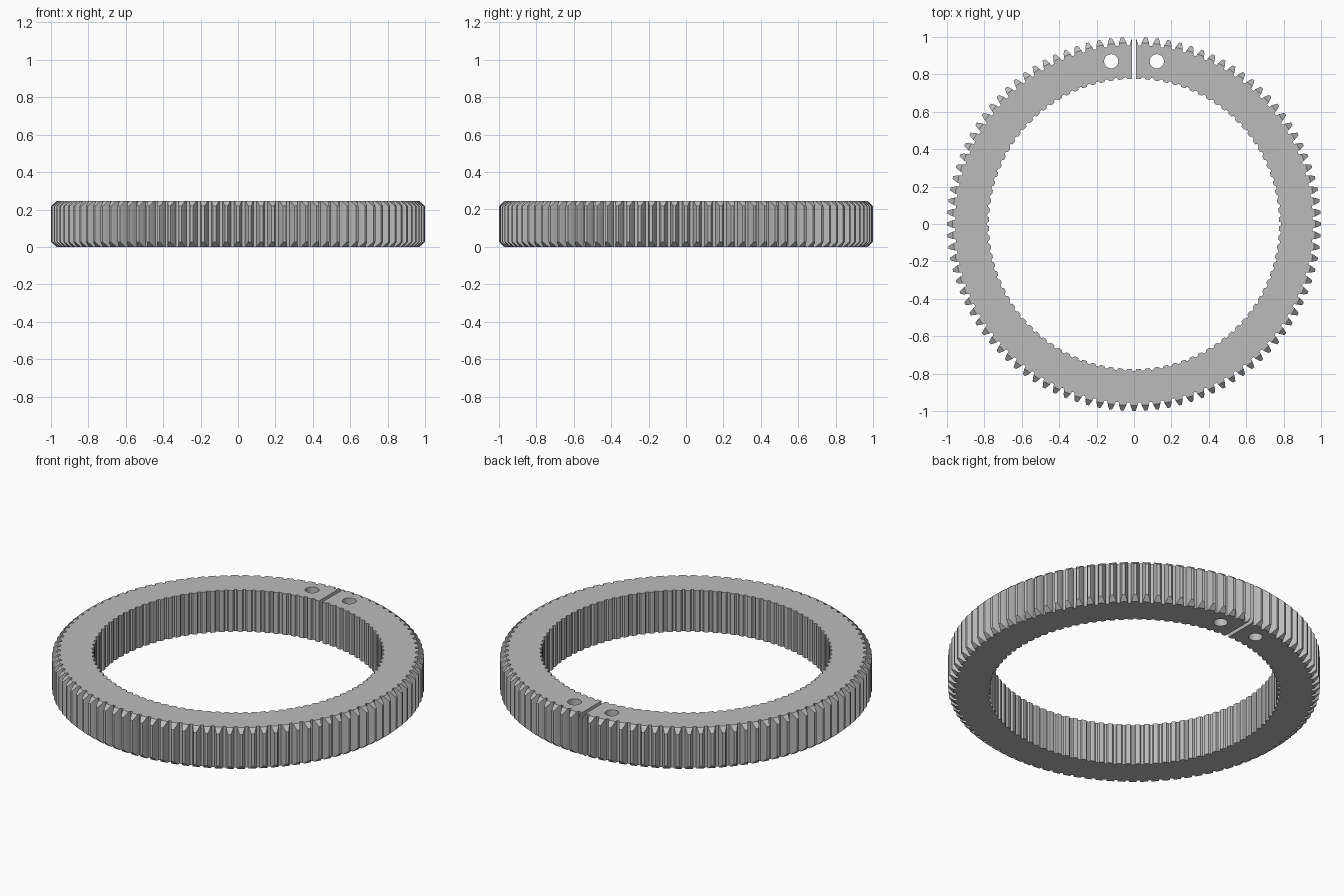
import bpy, bmesh, math
from mathutils import Vector

cube = bpy.data.objects.get("Cube")
if cube:
    bpy.data.objects.remove(cube, do_unlink=True)

TEETH = 100
HEIGHT = 0.245
CHAMFER_R, CHAMFER_H = 0.97, 0.027
PITCH = 2 * math.pi / TEETH

steel = bpy.data.materials.new("grey steel")
steel.use_nodes = True
grey = (0.5, 0.5, 0.5, 1)
steel.diffuse_color = grey
steel.node_tree.nodes["Principled BSDF"].inputs["Base Color"].default_value = grey

# Half profiles of one tooth: (fraction of the pitch, radius)
outer_half = [(0.12, 1.0), (0.25, 0.982), (0.32, 0.97), (0.37, 0.956)]
inner_half = [(0.12, 0.786), (0.19, 0.783), (0.25, 0.776), (0.36, 0.775)]


def around(half):
    """Mirror a half tooth and repeat it round the ring."""
    tooth = [(-f, r) for f, r in reversed(half)] + half
    return [(math.pi / 2 + (i + f) * PITCH, r)
            for i in range(TEETH) for f, r in tooth]


def ring(bm, points, z_of, r_of=lambda r: r):
    return [bm.verts.new((r_of(r) * math.cos(a), r_of(r) * math.sin(a), z_of(r)))
            for a, r in points]


def chamfer_depth(r):
    return CHAMFER_H * max(0, r - CHAMFER_R) / (1 - CHAMFER_R)


def clipped(r):
    return min(r, CHAMFER_R)


# Toothed ring, with the outer teeth cut by a cone at top and bottom
bm = bmesh.new()
outer, inner = around(outer_half), around(inner_half)
loops = [
    ring(bm, inner, lambda r: 0),
    ring(bm, outer, lambda r: 0, clipped),
    ring(bm, outer, chamfer_depth),
    ring(bm, outer, lambda r: HEIGHT - chamfer_depth(r)),
    ring(bm, outer, lambda r: HEIGHT, clipped),
    ring(bm, inner, lambda r: HEIGHT),
]
count = len(outer)
for k, low in enumerate(loops):
    high = loops[(k + 1) % len(loops)]
    for i in range(count):
        j = (i + 1) % count
        bm.faces.new((low[i], low[j], high[j], high[i]))
bmesh.ops.remove_doubles(bm, verts=bm.verts, dist=1e-5)
bmesh.ops.recalc_face_normals(bm, faces=bm.faces)
mesh = bpy.data.meshes.new("gear_ring")
bm.to_mesh(mesh)
bm.free()
gear = bpy.data.objects.new("gear_ring", mesh)
bpy.context.collection.objects.link(gear)
mesh.materials.append(steel)

# Cutters: the split at the back and a pin hole on each side of it
cutters = []
bpy.ops.mesh.primitive_cube_add(size=1, location=(0, 0.88, HEIGHT / 2))
slit = bpy.context.object
slit.name = "slit_cutter"
slit.scale = (0.022, 0.4, 1)
cutters.append(slit)
for side, name in ((1, "left"), (-1, "right")):
    bpy.ops.mesh.primitive_cylinder_add(vertices=32, radius=0.038, depth=1,
                                        location=(side * 0.122, 0.87, HEIGHT / 2))
    bpy.context.object.name = name + "_hole_cutter"
    cutters.append(bpy.context.object)

bpy.ops.object.select_all(action='DESELECT')
bpy.context.view_layer.objects.active = gear
gear.select_set(True)
for cutter in cutters:
    cutter.hide_render = True
    cutter.data.materials.append(steel)
    cut = gear.modifiers.new(cutter.name, 'BOOLEAN')
    cut.operation = 'DIFFERENCE'
    cut.solver = 'EXACT'
    cut.object = cutter
    bpy.ops.object.modifier_apply(modifier=cut.name)
for cutter in cutters:
    bpy.data.objects.remove(cutter, do_unlink=True)

bpy.ops.object.shade_smooth_by_angle(angle=math.radians(15))
